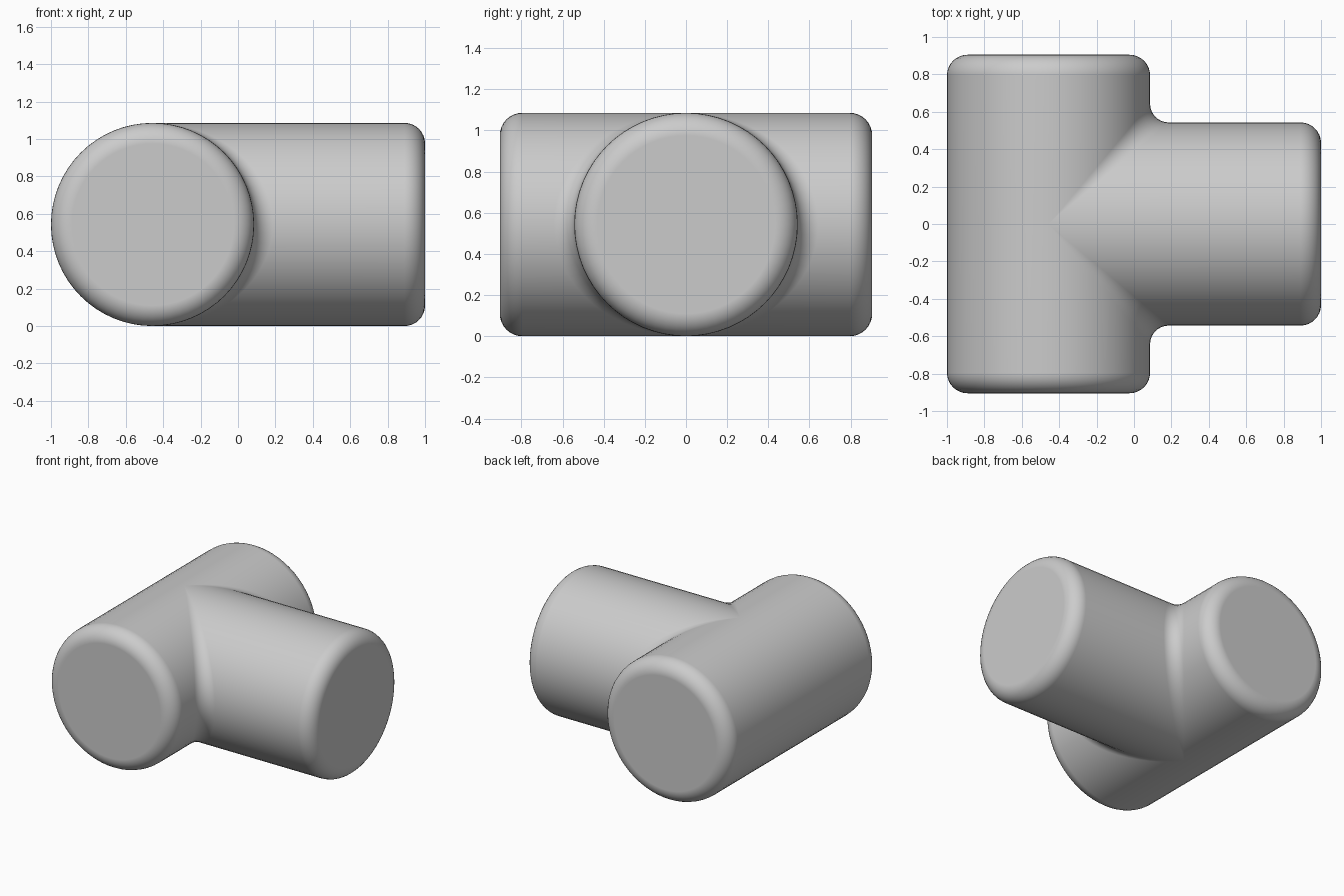
import bpy
import bmesh
from math import sin, cos, pi, radians
from mathutils import Vector

cube = bpy.data.objects.get("Cube")
if cube:
    bpy.data.objects.remove(cube, do_unlink=True)

R = 0.543          # pipe radius
CX = R - 1         # axis of the through pipe
HALF = 0.905       # half length of the through pipe
END = 1.0          # end of the branch
ROUND = 0.11       # rounding of the pipe ends
FILLET = 0.1       # rounding of the inner corner
SIDES, STEPS = 32, 8

grey = bpy.data.materials.new("light grey")
grey.use_nodes = True
grey.diffuse_color = (0.6, 0.6, 0.6, 1)
bsdf = grey.node_tree.nodes["Principled BSDF"]
bsdf.inputs["Base Color"].default_value = grey.diffuse_color
bsdf.inputs["Roughness"].default_value = 0.6


def end_profile(length):
    """Distance along the axis and radius, from the rim of the flat cap to the wall."""
    for i in range(STEPS + 1):
        a = pi / 2 * (1 - i / STEPS)
        yield length - ROUND + ROUND * sin(a), R - ROUND + ROUND * cos(a)


def inner_path(t):
    """From the front end, around the rounded corner, to the branch end."""
    c, s = cos(t), sin(t)
    path = [Vector((CX + r * c, -d, r * s)) for d, r in end_profile(HALF)]
    h = (R + FILLET) * c
    centre = Vector((CX + h, -h, (R + FILLET) * s))
    to_main, to_branch = Vector((-c, 0, -s)), Vector((0, c, -s))
    for i in range(STEPS + 1):
        path.append(centre + FILLET * to_main.slerp(to_branch, i / STEPS)
                    if c > 1e-5 else Vector((CX, 0, R * s)))
    path += reversed([Vector((d, -r * c, r * s)) for d, r in end_profile(END)])
    return path


def outer_path(t):
    """From the front end straight to the middle of the through pipe."""
    c, s = cos(t), sin(t)
    path = [Vector((CX - r * c, -d, r * s)) for d, r in end_profile(HALF)]
    return path + [Vector((CX - R * c, 0, R * s))]


def add_skin(bm, path_at, mirror):
    rows = []
    for k in range(SIDES + 1):
        path = path_at(pi * (k / SIDES - 0.5))
        rows.append([bm.verts.new((p.x, p.y * mirror, p.z + R)) for p in path])
    for a, b in zip(rows, rows[1:]):
        for i in range(len(a) - 1):
            bm.faces.new((a[i], a[i + 1], b[i + 1], b[i]))


# Tee body: two mirrored halves, welded, with the three flat caps closed
bm = bmesh.new()
for mirror in (1, -1):
    add_skin(bm, inner_path, mirror)
    add_skin(bm, outer_path, mirror)
bmesh.ops.remove_doubles(bm, verts=bm.verts, dist=1e-4)
bmesh.ops.holes_fill(bm, edges=[e for e in bm.edges if e.is_boundary], sides=0)
bmesh.ops.recalc_face_normals(bm, faces=bm.faces)
mesh = bpy.data.meshes.new("tee_pipe")
bm.to_mesh(mesh)
bm.free()
mesh.materials.append(grey)
tee = bpy.data.objects.new("tee_pipe", mesh)
bpy.context.collection.objects.link(tee)

# Smooth shading that keeps the caps flat
bpy.ops.object.select_all(action='DESELECT')
tee.select_set(True)
bpy.context.view_layer.objects.active = tee
bpy.ops.object.shade_smooth_by_angle(angle=radians(40))
weighted = tee.modifiers.new("Flat caps", 'WEIGHTED_NORMAL')
weighted.keep_sharp = True
